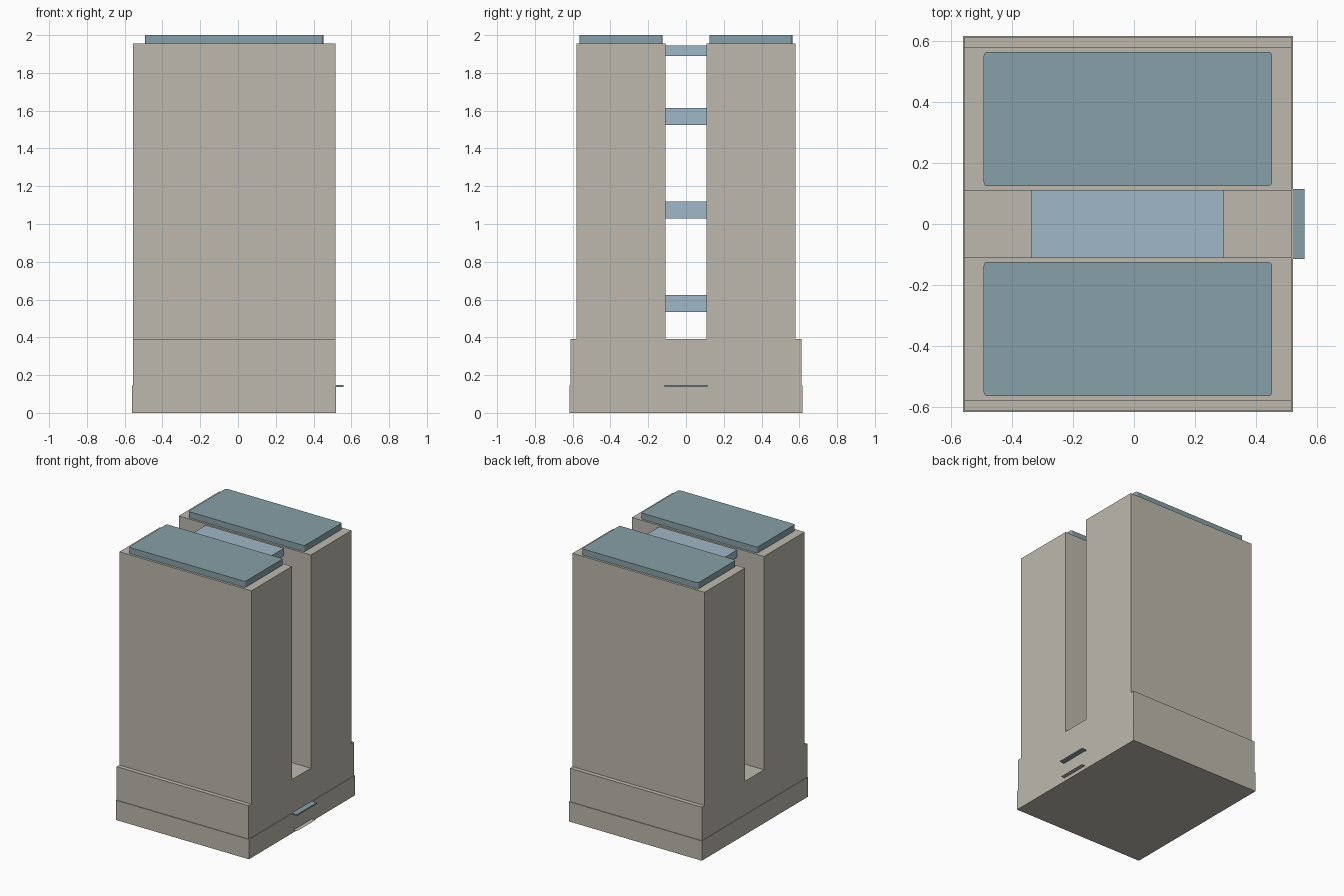
import bpy
import bmesh
from mathutils import Vector

cube = bpy.data.objects.get("Cube")
if cube:
    bpy.data.objects.remove(cube, do_unlink=True)


def linear(c):
    c /= 255
    return c / 12.92 if c <= 0.04045 else ((c + 0.055) / 1.055) ** 2.4


def make_material(name, *rgb):
    mat = bpy.data.materials.new(name)
    colour = [linear(c) for c in rgb] + [1]
    mat.diffuse_color = colour
    mat.use_nodes = True
    node = next(n for n in mat.node_tree.nodes if n.type == 'BSDF_PRINCIPLED')
    node.inputs["Base Color"].default_value = colour
    return mat


stone = make_material("warm grey stone", 189, 185, 174)
teal = make_material("teal roofing", 135, 160, 168)
glass = make_material("pale blue glass", 160, 183, 199)


def add_object(name, bm, mat):
    mesh = bpy.data.meshes.new(name)
    bm.to_mesh(mesh)
    bm.free()
    mesh.materials.append(mat)
    obj = bpy.data.objects.new(name, mesh)
    bpy.context.collection.objects.link(obj)
    return obj


def box(name, x, y, z, mat, corner=0):
    """Box from (min, max) ranges, with optionally rounded upright edges."""
    bm = bmesh.new()
    bmesh.ops.create_cube(bm, size=1)
    for v in bm.verts:
        v.co = Vector([(r[0] + r[1]) / 2 + c * (r[1] - r[0])
                       for r, c in zip((x, y, z), v.co)])
    if corner:
        upright = [e for e in bm.edges
                   if abs(e.verts[0].co.z - e.verts[1].co.z) > 0.01]
        bmesh.ops.bevel(bm, geom=upright, offset=corner, segments=3,
                        profile=0.5, affect='EDGES')
    return add_object(name, bm, mat)


def extrude_profile(name, points, x, mat):
    """Extrude a y-z outline along x."""
    bm = bmesh.new()
    face = bm.faces.new([bm.verts.new((x[0], y, z)) for y, z in points])
    grown = bmesh.ops.extrude_face_region(bm, geom=[face], use_keep_orig=True)
    moved = [g for g in grown["geom"] if isinstance(g, bmesh.types.BMVert)]
    bmesh.ops.translate(bm, verts=moved, vec=(x[1] - x[0], 0, 0))
    bmesh.ops.recalc_face_normals(bm, faces=bm.faces)
    return add_object(name, bm, mat)


def sheet(name, corners, mat):
    bm = bmesh.new()
    bm.faces.new([bm.verts.new(c) for c in corners])
    return add_object(name, bm, mat)


# Plinth, then the podium and twin towers as one mirrored outline
PLINTH, PODIUM, ROOF = 0.145, 0.39, 1.955
box("plinth", (-0.56, 0.52), (-0.616, 0.616), (0, PLINTH), stone)
half = [(0.611, PLINTH), (0.611, PODIUM), (0.58, PODIUM),
        (0.58, ROOF), (0.109, ROOF), (0.109, PODIUM)]
outline = half + [(-y, z) for y, z in reversed(half)]
extrude_profile("twin_towers", outline, (-0.557, 0.515), stone)

# Roof slabs
for side, y in (("front", (-0.563, -0.124)), ("back", (0.124, 0.563))):
    box(side + "_roof", (-0.492, 0.452), y, (ROOF, 2), teal, corner=0.012)

# Glazed bridges across the gap
for i, z in enumerate([(0.535, 0.625), (1.03, 1.12),
                       (1.525, 1.615), (1.89, 1.945)]):
    box(f"bridge_{i + 1}", (-0.338, 0.295), (-0.109, 0.109), z, glass)

# Side entrance: canopy, inward-facing back panel and doorstep
box("entrance_canopy", (0.52, 0.559), (-0.115, 0.115), (0.138, 0.147), teal)
w, back, low, high = 0.109, 0.525, 0.022, 0.138
sheet("entrance_panel", [(back, -w, low), (back, -w, high),
                         (back, w, high), (back, w, low)], stone)
sheet("entrance_step", [(back, -w, low), (0.555, -w, low),
                        (0.555, w, low), (back, w, low)], stone)
